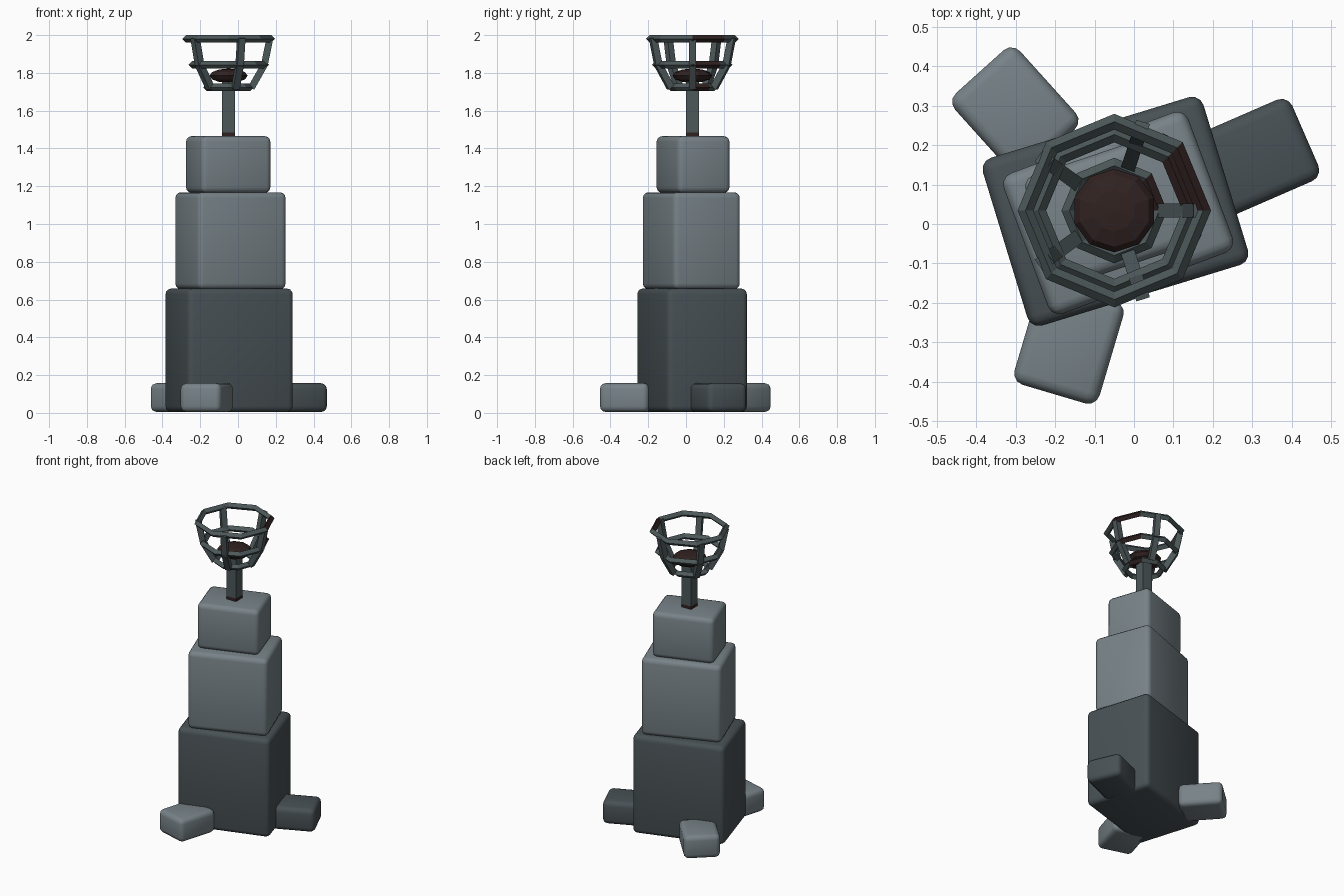
import bpy, bmesh, math
from mathutils import Vector

if "Cube" in bpy.data.objects:
    bpy.data.objects.remove(bpy.data.objects["Cube"])


def mat(name, col):
    m = bpy.data.materials.new(name)
    m.diffuse_color = (*col, 1)
    m.use_nodes = True
    m.node_tree.nodes["Principled BSDF"].inputs["Base Color"].default_value = m.diffuse_color
    return m


LIGHT = mat("light_stone", (0.185, 0.225, 0.245))
DARK = mat("dark_stone", (0.065, 0.082, 0.09))
IRON = mat("iron", (0.075, 0.098, 0.102))
BROWN = mat("charred_brown", (0.03, 0.016, 0.015))


def finish(name, bm, *mats):
    me = bpy.data.meshes.new(name)
    bmesh.ops.recalc_face_normals(bm, faces=bm.faces[:])
    bm.to_mesh(me)
    bm.free()
    ob = bpy.data.objects.new(name, me)
    bpy.context.collection.objects.link(ob)
    for m in mats:
        me.materials.append(m)
    return ob


def block(name, x, y, z0, z1, w, d, deg, m, bevel=0.03):
    """Box turned about z, with rounded edges if bevel > 0."""
    bm = bmesh.new()
    bmesh.ops.create_cube(bm, size=1)
    bmesh.ops.scale(bm, vec=(w, d, z1 - z0), verts=bm.verts)
    ob = finish(name, bm, m)
    ob.location = (x, y, (z0 + z1) / 2)
    ob.rotation_euler.z = math.radians(deg)
    if bevel:
        b = ob.modifiers.new("round", "BEVEL")
        b.width = bevel
        b.segments = 3
        ob.data.shade_smooth()
        bpy.context.view_layer.objects.active = ob
        bpy.ops.object.select_all(action='DESELECT')
        ob.select_set(True)
        bpy.ops.object.modifier_apply(modifier="round")
        bpy.ops.object.shade_smooth_by_angle(angle=math.radians(40))
    return ob


# Stacked tower blocks
block("tower_base", -0.047, 0.032, 0.005, 0.658, 0.585, 0.445, 17, DARK)
block("tower_middle", -0.040, 0.028, 0.655, 1.168, 0.50, 0.38, 20.5, LIGHT)
block("tower_top", -0.052, 0.037, 1.165, 1.465, 0.391, 0.294, 18.5, LIGHT)

# Stones around the foot
block("foot_stone_back_left", -0.301, 0.286, 0.005, 0.157, 0.27, 0.222, 132, LIGHT)
block("foot_stone_right", 0.311, 0.170, 0.005, 0.157, 0.27, 0.225, 23.5, DARK)
block("foot_stone_front", -0.165, -0.302, 0.005, 0.157, 0.27, 0.225, 253.5, LIGHT)

# Post with a charred foot
CX, CY = -0.050, 0.034
block("post_foot", CX, CY, 1.45, 1.485, 0.07, 0.07, 0, BROWN, 0)
block("post", CX, CY, 1.485, 1.76, 0.07, 0.07, 0, IRON, 0)


def ring(name, R, z, r):
    """Eight-sided hoop of diamond section; one segment is charred."""
    bm = bmesh.new()
    vs = []
    for i in range(8):
        a = i * math.pi / 4
        vs.append([bm.verts.new((
            CX + (R + r * math.cos(j * math.pi / 2)) * math.cos(a),
            CY + (R + r * math.cos(j * math.pi / 2)) * math.sin(a),
            z + r * math.sin(j * math.pi / 2))) for j in range(4)])
    for i in range(8):
        p, q = vs[i], vs[(i + 1) % 8]
        for j in range(4):
            k = (j + 1) % 4
            f = bm.faces.new((p[j], q[j], q[k], p[k]))
            f.material_index = 1 if i == 0 else 0
    finish(name, bm, IRON, BROWN)


# Basket hoops
ring("basket_hoop_low", 0.114, 1.723, 0.02)
ring("basket_hoop_middle", 0.193, 1.843, 0.02)
ring("basket_hoop_top", 0.2255, 1.98, 0.02)


def bar(name, a, b, t):
    a, b = Vector(a), Vector(b)
    bm = bmesh.new()
    bmesh.ops.create_cube(bm, size=1)
    bmesh.ops.scale(bm, vec=(t, t, (b - a).length), verts=bm.verts)
    ob = finish(name, bm, IRON)
    ob.location = (a + b) / 2
    # keep the bar's side faces square to the basket's radius
    d = b - a
    ang = math.atan2(d.y, d.x)
    ob.rotation_euler = (0, math.atan2(math.hypot(d.x, d.y), d.z), ang)


# Five bent basket struts
PROFILE = [(0.12, 1.72), (0.19, 1.843), (0.219, 1.985)]
for i in range(5):
    a = math.radians(72 * i)
    pts = [(CX + r * math.cos(a), CY + r * math.sin(a), z) for r, z in PROFILE]
    bar(f"basket_strut_lower_{i + 1}", pts[0], pts[1], 0.036)
    bar(f"basket_strut_upper_{i + 1}", pts[1], pts[2], 0.036)

# Flattened lump of coal in the basket
bm = bmesh.new()
bmesh.ops.create_uvsphere(bm, u_segments=10, v_segments=6, radius=1)
bmesh.ops.scale(bm, vec=(0.106, 0.106, 0.038), verts=bm.verts)
bmesh.ops.translate(bm, vec=(CX, CY, 1.785), verts=bm.verts)
finish("coal", bm, BROWN)
